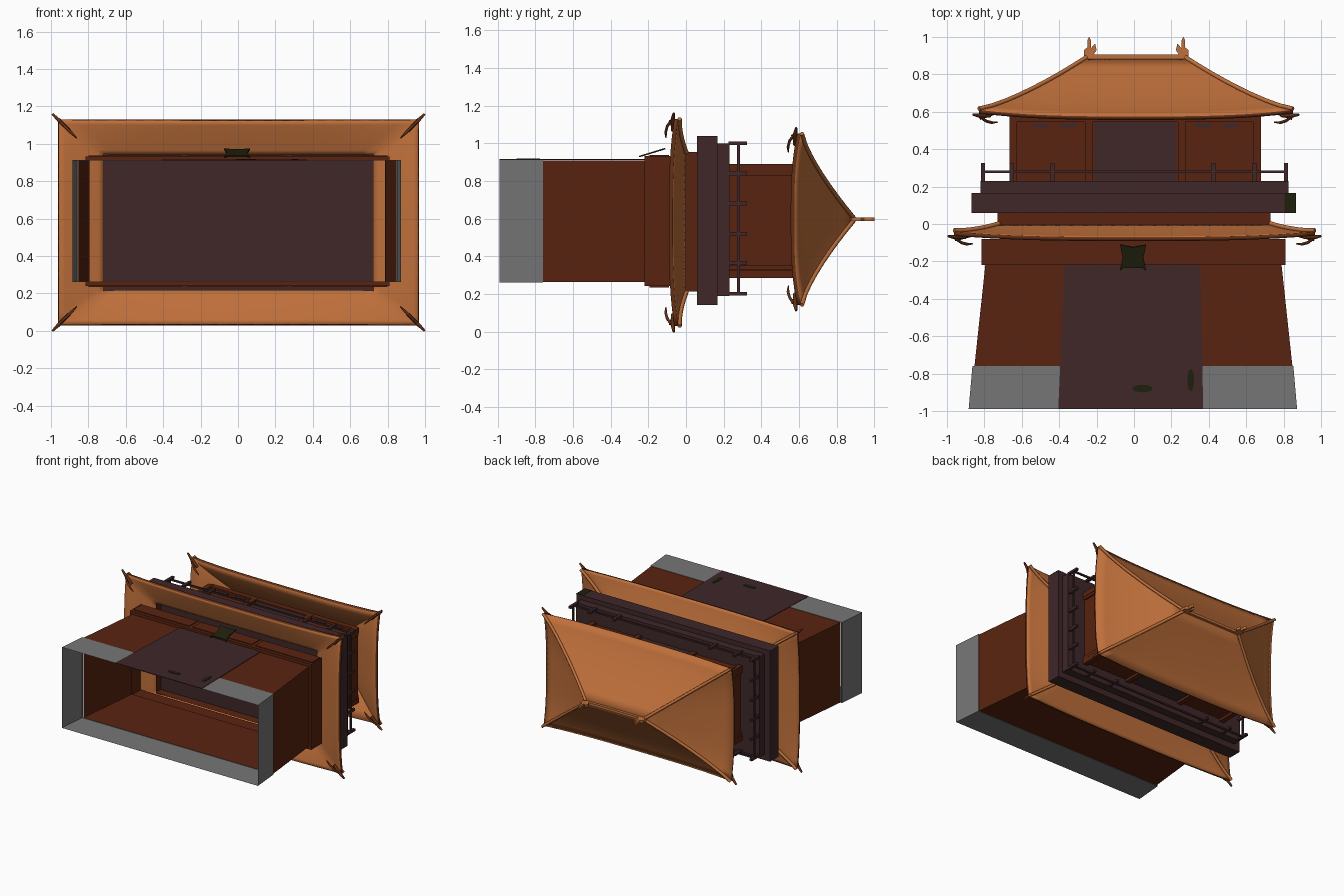
import bpy, bmesh, math
from mathutils import Vector

if "Cube" in bpy.data.objects:
    bpy.data.objects.remove(bpy.data.objects["Cube"])

# The tower lies on its back: its height runs along +y, its facade faces +z.
CZ = 0.587


def mat(name, rgb):
    m = bpy.data.materials.new(name)
    m.diffuse_color = (*rgb, 1)
    m.use_nodes = True
    m.node_tree.nodes["Principled BSDF"].inputs["Base Color"].default_value = m.diffuse_color
    return m


ORANGE = mat("orange_tile", (0.52, 0.16, 0.043))
BROWN = mat("red_brown_wall", (0.10, 0.017, 0.005))
PLUM = mat("dark_plum_wood", (0.050, 0.020, 0.022))
GRAY = mat("gray_stone", (0.18, 0.18, 0.18))
OLIVE = mat("dark_olive", (0.014, 0.014, 0.004))
RUST = mat("rust_eave_edge", (0.13, 0.03, 0.008))


def finish(name, bm, *mats):
    me = bpy.data.meshes.new(name)
    bm.to_mesh(me)
    bm.free()
    for m in mats:
        me.materials.append(m)
    ob = bpy.data.objects.new(name, me)
    bpy.context.collection.objects.link(ob)
    return ob


def box(name, m, x0, x1, y0, y1, z0, z1):
    bm = bmesh.new()
    bmesh.ops.create_cube(bm, size=1)
    for v in bm.verts:
        v.co = ((x0 + x1) / 2 + v.co.x * (x1 - x0), (y0 + y1) / 2 + v.co.y * (y1 - y0),
                (z0 + z1) / 2 + v.co.z * (z1 - z0))
    return finish(name, bm, m)


def tube(name, m, rows, cx=0.0, cz=CZ):
    """Open rectangular shell through rows of (height, half width, half depth)."""
    bm = bmesh.new()
    rings = [[bm.verts.new((cx + sx * hx, y, cz + sz * hz))
              for sx, sz in ((1, 1), (1, -1), (-1, -1), (-1, 1))] for y, hx, hz in rows]
    for a, b in zip(rings, rings[1:]):
        for i in range(4):
            j = (i + 1) % 4
            bm.faces.new((a[i], a[j], b[j], b[i]))
    for f in bm.faces:
        f.normal_update()
        out = f.calc_center_median() - Vector((cx, 0, cz))
        if f.normal.dot(Vector((out.x, 0, out.z))) < 0:
            f.normal_flip()
    return finish(name, bm, m)


def plate(name, m, pts, z, depth):
    """Outline in x-y extruded along z."""
    bm = bmesh.new()
    f = bm.faces.new([bm.verts.new((x, y, z)) for x, y in pts])
    g = bmesh.ops.extrude_face_region(bm, geom=[f])["geom"]
    bmesh.ops.translate(bm, vec=(0, 0, depth), verts=[v for v in g if isinstance(v, bmesh.types.BMVert)])
    bmesh.ops.recalc_face_normals(bm, faces=bm.faces)
    return finish(name, bm, m)


def rod(name, m, pts, radii, depth):
    cu = bpy.data.curves.new(name, 'CURVE')
    cu.dimensions = '3D'
    cu.bevel_depth = depth
    cu.bevel_resolution = 1
    cu.use_fill_caps = True
    sp = cu.splines.new('POLY')
    sp.points.add(len(pts) - 1)
    for p, co, r in zip(sp.points, pts, radii):
        p.co = (*co, 1)
        p.radius = r
    cu.materials.append(m)
    ob = bpy.data.objects.new(name, cu)
    bpy.context.collection.objects.link(ob)


def roof(name, cx, cz, eave, top, y0, y1, power, lift, thick, tip):
    """Hipped roof with concave slopes, raised corners, hip ridges and corner hooks."""
    n, rows = 20, 8

    def point(side, t, s):
        hx = eave[0] + (top[0] - eave[0]) * s
        hz = eave[1] + (top[1] - eave[1]) * s
        y = y0 + (y1 - y0) * s ** power + lift * abs(t) ** 3 * (1 - s) ** 2
        a, b = ((t, 1), (1, -t), (-t, -1), (-1, t))[side]
        return Vector((cx + a * hx, y, cz + b * hz))

    bm = bmesh.new()
    for side in range(4):
        g = [[bm.verts.new(point(side, -1 + 2 * i / n, j / rows)) for i in range(n + 1)]
             for j in range(rows + 1)]
        for j in range(rows):
            for i in range(n):
                bm.faces.new((g[j][i], g[j][i + 1], g[j + 1][i + 1], g[j + 1][i]))
    bmesh.ops.remove_doubles(bm, verts=bm.verts, dist=0.0005)
    for f in bm.faces:
        f.normal_update()
        if f.normal.y < 0:
            f.normal_flip()
    ob = finish(name, bm, ORANGE, RUST)
    so = ob.modifiers.new("thickness", 'SOLIDIFY')
    so.thickness = thick
    so.offset = -1
    so.material_offset_rim = 1
    bpy.context.view_layer.objects.active = ob
    ob.select_set(True)
    bpy.ops.object.shade_smooth_by_angle(angle=math.radians(25))
    ob.select_set(False)
    for side in range(4):
        # hip ridge with pointed tip
        pts = [point(side, 1, s / rows) + Vector((0, 0.006, 0)) for s in range(rows + 1)]
        rod(name + "_hip_ridge", ORANGE, pts, [1] * len(pts), 0.012)
        c = point(side, 1, 0)
        sx, sz = math.copysign(1, c.x - cx), math.copysign(1, c.z - cz)
        rod(name + "_corner_tip", RUST,
            [c + Vector((d * sx, h, d * sz)) for d, h in ((-0.06, -0.03), (0, -0.03), (tip, -0.025))],
            [1, 1, 0.6], 0.011)
        # curled hook beneath the corner
        rod(name + "_corner_hook", RUST,
            [c + Vector((d * sx, h, d * sz)) for d, h in
             ((-0.01, -0.04), (-0.04, -0.06), (-0.07, -0.068), (-0.10, -0.066))],
            [0.8, 1, 1, 0.4], 0.008)


# Gate base: stone footing, tapering wall, frieze
tube("stone_footing", GRAY, [(-0.99, 0.878, 0.326), (-0.76, 0.858, 0.326), (-0.76, 0.85, 0.323)], -0.006)
tube("gate_wall", BROWN, [(-0.76, 0.85, 0.323), (-0.22, 0.792, 0.323)], -0.003)
tube("frieze", BROWN, [(-0.22, 0.79, 0.323), (-0.22, 0.812, 0.346), (-0.08, 0.812, 0.346)], -0.003)
for x0, x1 in ((-0.8, -0.3), (-0.27, 0.26), (0.29, 0.8)):
    for z in (CZ + 0.346, CZ - 0.352):
        box("frieze_board", BROWN, x0, x1, -0.195, -0.09, z, z + 0.006)

# Gate opening with two worn patches
plate("gate_panel", PLUM, [(-0.405, -0.99), (0.37, -0.99), (0.355, -0.22), (-0.37, -0.22)], 0.911, 0.005)
for cx, cy, rx, ry in ((0.045, -0.88, 0.055, 0.02), (0.303, -0.835, 0.018, 0.06)):
    plate("gate_patch", OLIVE, [(cx + rx * math.cos(a * math.tau / 16), cy + ry * math.sin(a * math.tau / 16))
                                for a in range(16)], 0.916, 0.003)

# Tilted name board above the gate, left blank
board = plate("sign_board", OLIVE, [(-0.07, -0.07), (-0.05, -0.055), (0.05, -0.055), (0.07, -0.07), (0.055, 0),
                                    (0.07, 0.075), (0, 0.06), (-0.07, 0.075), (-0.055, 0)], -0.004, 0.008)
board.location = (-0.005, -0.182, 0.95)
board.rotation_euler = (math.radians(17), 0, 0)

# Lower skirt roof
roof("lower_roof", 0.003, 0.58, (0.965, 0.55), (0.725, 0.37), -0.07, -0.003, 1.1, 0.03, 0.022, 0.03)

# Balcony: support, slab, rail base
tube("balcony_support", BROWN, [(-0.01, 0.73, 0.37), (0.06, 0.73, 0.37)], 0, 0.583)
box("balcony_slab", PLUM, -0.87, 0.865, 0.058, 0.167, 0.142, 1.038)
box("balcony_slab_patch", OLIVE, 0.805, 0.866, 0.058, 0.167, 1.036, 1.04)
box("balcony_rail_base", PLUM, -0.82, 0.825, 0.167, 0.23, 0.19, 1.0)

# Railing
XR, ZR = (-0.807, 0.813), (0.2, 1.0)
for z in ZR:
    box("long_rail", PLUM, *XR, 0.272, 0.286, z - 0.006, z + 0.006)
    for x in (-0.807, -0.655, -0.435, 0.425, 0.645, 0.813):
        box("rail_post", PLUM, x - 0.011, x + 0.011, 0.225, 0.325, z - 0.009, z + 0.009)
for x in XR:
    box("side_rail", PLUM, x - 0.006, x + 0.006, 0.272, 0.286, *ZR)
    for z in (0.365, 0.52, 0.68, 0.84):
        box("side_rail_post", PLUM, x - 0.009, x + 0.009, 0.225, 0.325, z - 0.01, z + 0.01)

# Upper storey with columns, lintel, doors and brackets
box("upper_room", BROWN, -0.65, 0.665, 0.23, 0.585, 0.305, 0.87)
for z in (0.305, 0.87):
    for x in (-0.645, -0.24, 0.255, 0.66):
        box("column", BROWN, x - 0.02, x + 0.02, 0.23, 0.575, z - 0.02, z + 0.02)
    box("lintel", BROWN, -0.65, 0.665, 0.545, 0.59, z - 0.018, z + 0.018)
    zp = z if z > CZ else z - 0.006
    box("door_panel", PLUM, -0.212, 0.228, 0.23, 0.545, zp, zp + 0.006)
    for x in (-0.5, -0.35, 0.37, 0.52):
        box("bracket", PLUM, x - 0.04, x + 0.04, 0.515, 0.54, zp, zp + 0.008)
for x in (-0.65, 0.665):
    for z in (0.34, 0.84):
        box("side_column", BROWN, x - 0.012, x + 0.012, 0.23, 0.575, z - 0.012, z + 0.012)

# Upper hipped roof, ridge and finials
roof("upper_roof", 0.01, 0.597, (0.84, 0.455), (0.265, 0.008), 0.575, 0.885, 1.2, 0.035, 0.02, 0.03)
box("main_ridge", ORANGE, -0.25, 0.27, 0.865, 0.905, 0.587, 0.607)
FIN = [(0.26, 0.88), (0.26, 0.93), (0.24, 0.945), (0.24, 0.985), (0.232, 1.0), (0.222, 0.98),
       (0.222, 0.94), (0.2, 0.965), (0.192, 0.93), (0.205, 0.91), (0.195, 0.88)]
for s in (-1, 1):
    plate("ridge_finial", ORANGE, [(0.012 + s * (x + 0.02), y) for x, y in FIN], 0.587, 0.02)
